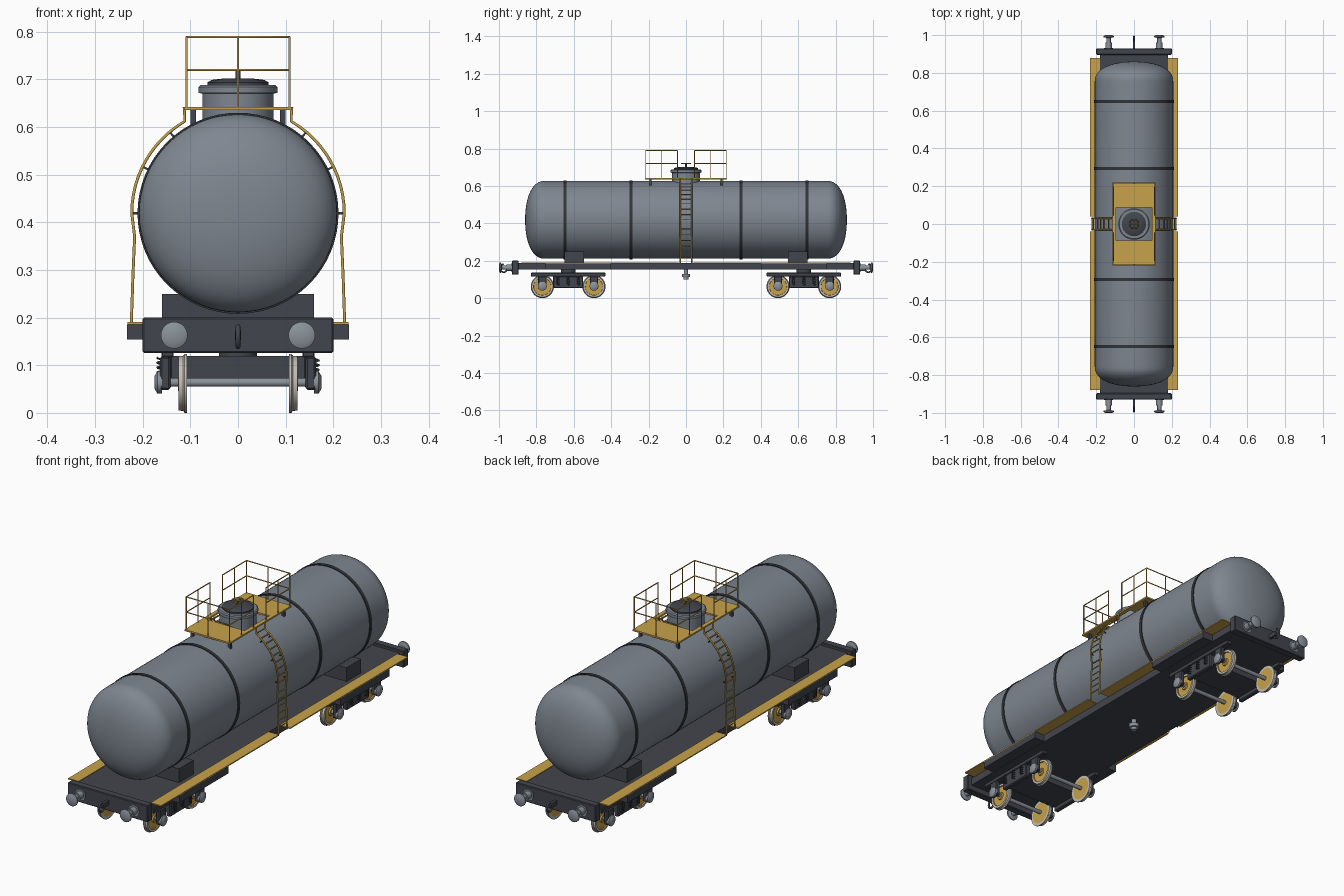
import bpy, bmesh, math
from mathutils import Vector, Matrix

if "Cube" in bpy.data.objects:
    bpy.data.objects.remove(bpy.data.objects["Cube"], do_unlink=True)


def material(name, rgb, rough=0.6):
    m = bpy.data.materials.new(name)
    m.use_nodes = True
    m.diffuse_color = (*rgb, 1)
    node = m.node_tree.nodes["Principled BSDF"]
    node.inputs["Base Color"].default_value = (*rgb, 1)
    node.inputs["Roughness"].default_value = rough
    return m


GREY = material("tank grey", (0.21, 0.24, 0.28))
DARK = material("frame charcoal", (0.055, 0.06, 0.075))
BAND = material("band black", (0.03, 0.034, 0.04))
GOLD = material("safety yellow", (0.58, 0.36, 0.07))
STEEL = material("bare steel", (0.26, 0.29, 0.33))
RIM = material("pale wheel rim", (0.55, 0.52, 0.46))
ENDS = (-1, 1)
SIDES = (-1, 1)


def finish(name, bm, mats, smooth=False):
    bmesh.ops.recalc_face_normals(bm, faces=bm.faces)
    mesh = bpy.data.meshes.new(name)
    bm.to_mesh(mesh)
    bm.free()
    for m in mats:
        mesh.materials.append(m)
    ob = bpy.data.objects.new(name, mesh)
    bpy.context.collection.objects.link(ob)
    if smooth:
        bpy.ops.object.select_all(action="DESELECT")
        ob.select_set(True)
        bpy.context.view_layer.objects.active = ob
        bpy.ops.object.shade_smooth_by_angle(angle=math.radians(35))
    return ob


def box(name, center, size, mat, bevel=0.0):
    bm = bmesh.new()
    bmesh.ops.create_cube(bm, size=1, matrix=Matrix.Translation(center) @ Matrix.Diagonal((*size, 1)))
    if bevel:
        bmesh.ops.bevel(bm, geom=bm.edges[:], offset=bevel, segments=1, affect="EDGES")
    return finish(name, bm, [mat])


def lathe(name, origin, axis, profile, mats, rule=None, steps=32):
    """Spin (distance along axis, radius) points around an axis."""
    bm = bmesh.new()
    axis = Vector(axis).normalized()
    side = axis.orthogonal().normalized()
    verts = [bm.verts.new(Vector(origin) + axis * a + side * r) for a, r in profile]
    edges = [bm.edges.new(pair) for pair in zip(verts, verts[1:])]
    bmesh.ops.spin(bm, geom=verts + edges, cent=origin, axis=axis, angle=math.tau, steps=steps)
    bmesh.ops.remove_doubles(bm, verts=bm.verts, dist=0.00005)
    if rule:
        for f in bm.faces:
            d = f.calc_center_median() - Vector(origin)
            f.material_index = rule((d - axis * d.dot(axis)).length)
    return finish(name, bm, mats, True)


def rod(name, origin, axis, length, r, mat, steps=20):
    return lathe(name, origin, axis, [(0, 0), (0, r), (length, r), (length, 0)], [mat], steps=steps)


def pipes(name, paths, r, mat):
    cu = bpy.data.curves.new(name, "CURVE")
    cu.dimensions = "3D"
    cu.bevel_depth, cu.bevel_resolution, cu.use_fill_caps = r, 1, True
    for path in paths:
        s = cu.splines.new("POLY")
        s.points.add(len(path) - 1)
        for p, co in zip(s.points, path):
            p.co = (*co, 1)
    cu.materials.append(mat)
    ob = bpy.data.objects.new(name, cu)
    bpy.context.collection.objects.link(ob)
    return ob


# Tank with domed heads and clamping bands
R, TZ = 0.208, 0.419
head = []
for i in range(17):
    t = math.pi / 2 * i / 16
    head.append((0.755 + 0.105 * math.cos(t) ** 0.9, R * math.sin(t) ** 0.9))
lathe("tank", (0, 0, TZ), (0, 1, 0), [(-a, r) for a, r in head] + head[::-1], [GREY], steps=64)
for y in (-0.648, -0.293, 0.293, 0.648):
    lathe("tank_band", (0, y, TZ), (0, 1, 0),
          [(-0.008, R - 0.004), (-0.008, R + 0.003), (0.008, R + 0.003), (0.008, R - 0.004)], [BAND], steps=64)

# Underframe, saddles and walkways
box("deck", (0, 0, 0.17), (0.36, 1.8, 0.036), DARK)
for e in ENDS:
    box("end_beam", (0, e * 0.913, 0.163), (0.4, 0.034, 0.075), DARK, 0.003)
    box("saddle", (0, e * 0.598, 0.217), (0.32, 0.104, 0.066), DARK)
    for s in SIDES:
        box("walkway", (s * 0.206, e * 0.46, 0.1885), (0.052, 0.84, 0.005), GOLD)
        box("walkway_support", (s * 0.206, e * 0.575, 0.17), (0.053, 0.35, 0.032), DARK)

# Buffers and couplers
for e in ENDS:
    for s in SIDES:
        lathe("buffer", (s * 0.134, e * 0.925, 0.163), (0, e, 0),
              [(0, 0), (0, 0.024), (0.008, 0.024), (0.008, 0.017), (0.035, 0.017), (0.035, 0.011), (0.06, 0.011),
               (0.064, 0.028), (0.07, 0.028), (0.075, 0.018), (0.075, 0)], [STEEL],)
    box("coupler_shank", (0, e * 0.945, 0.163), (0.012, 0.05, 0.02), DARK)
    hook = [(0, e * (0.975 + 0.018 * math.sin(a)), 0.16 + 0.022 * math.cos(a))
            for a in [math.tau * k / 12 for k in range(11)]]
    pipes("coupler_hook", [hook], 0.005, DARK)

# Bogies
WHEEL = [(0, 0), (0, 0.05), (0, 0.062), (0.005, 0.062), (0.008, 0.058), (0.018, 0.057), (0.018, 0.047),
         (0.013, 0.046), (0.013, 0.018), (0.019, 0.016), (0.019, 0)]
for e in ENDS:
    yc = e * 0.63
    box("bolster", (0, yc, 0.096), (0.28, 0.16, 0.046), DARK)
    rod("bogie_pivot", (0, yc, 0.11), (0, 0, 1), 0.045, 0.04, DARK)
    for s in SIDES:
        box("bogie_side_beam", (s * 0.148, yc, 0.126), (0.026, 0.4, 0.02), DARK, 0.003)
        box("bogie_side_block", (s * 0.148, yc, 0.086), (0.022, 0.16, 0.064), DARK, 0.004)
        for dy in (-0.055, 0, 0.055):
            coil = [(s * 0.163 + 0.007 * math.cos(k), yc + dy + 0.007 * math.sin(k), 0.07 + 0.0016 * k)
                    for k in range(30)]
            pipes("bogie_spring", [coil], 0.002, DARK)
    for dy in (-0.138, 0.138):
        y = yc + dy
        rod("axle", (-0.15, y, 0.064), (1, 0, 0), 0.3, 0.009, STEEL)
        for s in SIDES:
            lathe("wheel", (s * 0.107, y, 0.062), (s, 0, 0), WHEEL, [RIM, GOLD],
                  rule=lambda r: int(r < 0.047), steps=40)
            box("axle_box", (s * 0.153, y, 0.083), (0.022, 0.045, 0.07), DARK, 0.004)
            lathe("axle_box_cover", (s * 0.16, y, 0.064), (s, 0, 0),
                  [(0, 0), (0, 0.024), (0.009, 0.024), (0.015, 0.014), (0.015, 0)], [STEEL], steps=20)

# Bottom outlet valve
lathe("outlet_valve", (0, 0, 0.1), (0, 0, 1),
      [(0, 0), (0, 0.014), (0.012, 0.014), (0.012, 0.022), (0.03, 0.022), (0.03, 0.012), (0.055, 0.012)], [STEEL])

# Filling dome, lid and hand wheel
lathe("filling_dome", (0, 0, 0), (0, 0, 1),
      [(0.58, 0.075), (0.67, 0.075), (0.672, 0.083), (0.684, 0.083), (0.688, 0.078), (0.688, 0)], [GREY], steps=48)
lathe("dome_lid", (0, 0, 0), (0, 0, 1),
      [(0.687, 0.064), (0.694, 0.064), (0.699, 0.055), (0.702, 0.03), (0.702, 0)], [DARK], steps=48)
rod("lid_stem", (0, 0, 0.7), (0, 0, 1), 0.022, 0.005, DARK)
ring = [(0.025 * math.cos(a), 0.025 * math.sin(a), 0.72) for a in [math.tau * k / 20 for k in range(21)]]
pipes("lid_hand_wheel", [ring, [ring[0], ring[10]], [ring[5], ring[15]]], 0.0025, GOLD)

# Top platform, legs and railings
for e in ENDS:
    box("platform_end", (0, e * 0.154, 0.639), (0.226, 0.132, 0.007), GOLD)
    box("platform_side", (e * 0.104, 0, 0.639), (0.018, 0.176, 0.007), GOLD)
    y_in, y_mid, y_out = e * 0.045, e * 0.13, e * 0.215
    rails = []
    for z in (0.72, 0.789):
        rails.append([(-0.108, y_in, z), (-0.108, y_out, z), (0.108, y_out, z), (0.108, y_in, z)])
    posts = [(s * 0.108, y) for s in SIDES for y in (y_in, y_mid, y_out)] + [(0, y_out)]
    rails += [[(x, y, 0.638), (x, y, 0.789)] for x, y in posts]
    pipes("railing", rails, 0.0025, GOLD)
    for s in SIDES:
        box("platform_leg", (s * 0.094, e * 0.19, 0.617), (0.012, 0.012, 0.042), DARK)

# Curved side ladders
RL = 0.223
for s in SIDES:
    path = [(0.224, 0.187), (0.2205, 0.29), (0.217, 0.37), (RL, TZ)]
    arc = [math.radians(60) * k / 12 for k in range(1, 13)]
    path += [(RL * math.cos(a), TZ + RL * math.sin(a)) for a in arc] + [(0.113, 0.642)]
    stiles = [[(s * x, y, z) for x, z in path] for y in (-0.03, 0.03)]
    pipes("ladder_stiles", stiles, 0.0035, GOLD)
    spots = [(0.224 - 0.007 * k / 6, 0.187 + 0.183 * k / 6) for k in range(1, 7)]
    spots += [(RL * math.cos(a), TZ + RL * math.sin(a)) for a in [math.radians(7.5) * k for k in range(9)]]
    pipes("ladder_rungs", [[(s * x, -0.03, z), (s * x, 0.03, z)] for x, z in spots], 0.0025, GOLD)
    stays = []
    for deg in (0, 26, 50):
        c, d = math.cos(math.radians(deg)), math.sin(math.radians(deg))
        stays += [[(s * r * c, y, TZ + r * d) for r in (R - 0.003, RL)] for y in (-0.03, 0.03)]
    pipes("ladder_stays", stays, 0.0025, DARK)
